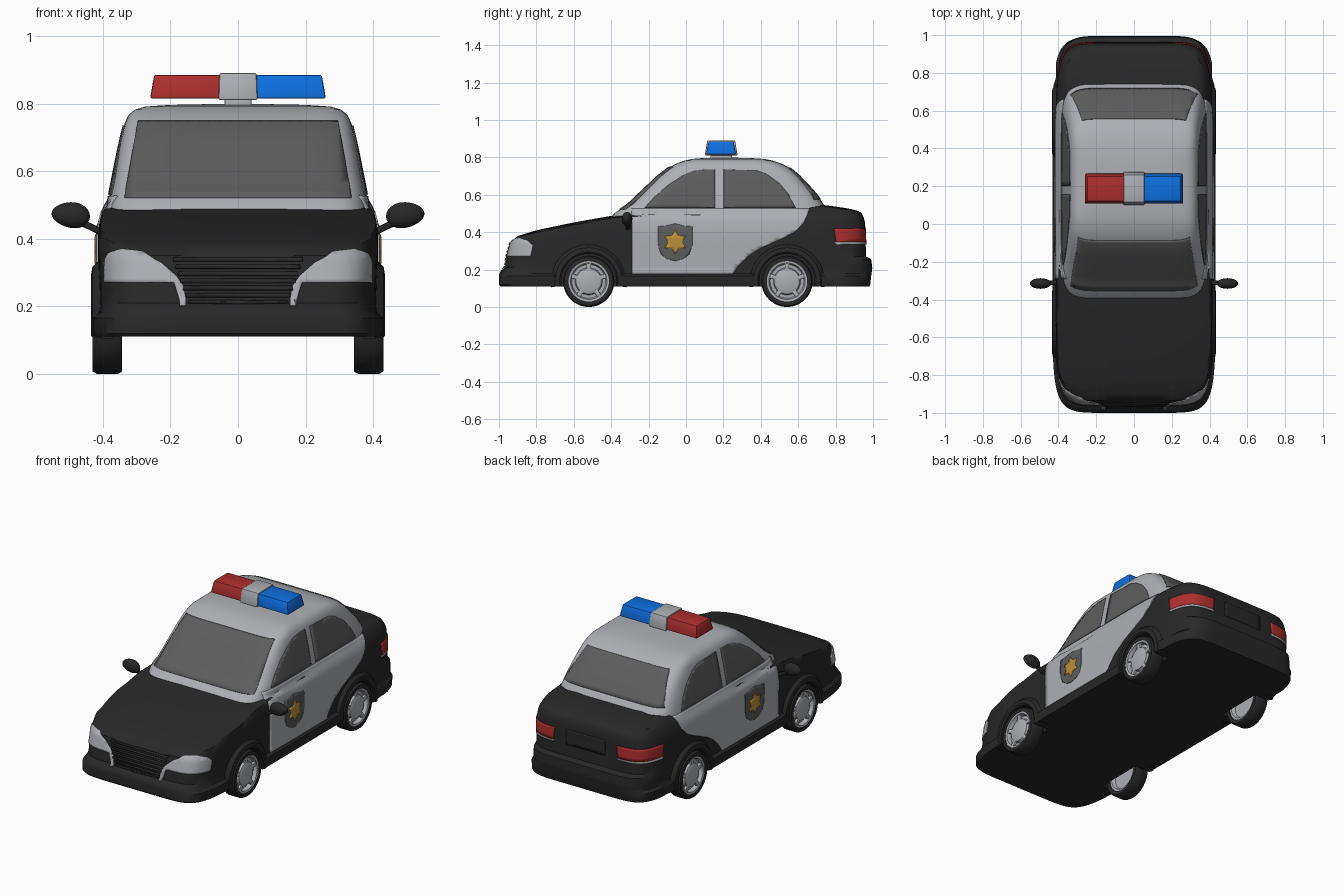
import bpy, bmesh, math
from mathutils import Vector
from mathutils.bvhtree import BVHTree

cube = bpy.data.objects.get("Cube")
if cube:
    bpy.data.objects.remove(cube, do_unlink=True)
parts = []


def material(name, r, g, b):
    m = bpy.data.materials.new(name)
    m.use_nodes = True
    m.diffuse_color = (r, g, b, 1)
    m.node_tree.nodes["Principled BSDF"].inputs["Base Color"].default_value = (r, g, b, 1)
    return m


BLACK = material("black paint", .021, .021, .021)
SILVER = material("silver paint", .42, .43, .46)
GLASS = material("grey glass", .11, .11, .11)
RED = material("red lens", .42, .028, .028)
BLUE = material("blue lens", .004, .16, .75)
GOLD = material("gold", .5, .28, .04)


def finish(name, bm, mat, recalc=True):
    if recalc:
        bmesh.ops.remove_doubles(bm, verts=bm.verts, dist=1e-5)
        bmesh.ops.recalc_face_normals(bm, faces=bm.faces)
    mesh = bpy.data.meshes.new(name)
    bm.to_mesh(mesh)
    bm.free()
    mesh.materials.append(mat)
    ob = bpy.data.objects.new(name, mesh)
    bpy.context.collection.objects.link(ob)
    parts.append(ob)
    return ob


def bridge(bm, rows, closed):
    for a, b in zip(rows, rows[1:]):
        n = len(a)
        for i in range(n if closed else n - 1):
            j = (i + 1) % n
            bm.faces.new((a[i], a[j], b[j], b[i]))


def plan_ring(w, yf, yr, n=8, seg=40):
    """Rounded, gently bowed rectangle seen from above."""
    pts = []
    for side in range(4):
        for i in range(seg):
            a, b = 1, 2 * i / seg - 1
            for _ in range(side):
                a, b = -b, a
            s = (abs(a) ** n + abs(b) ** n) ** (-1 / n)
            pts.append((a * s * w, (yf + yr) / 2 + b * s * (yr - yf) / 2))
    return pts


def loft(name, layers, mat, height):
    bm = bmesh.new()
    rows = [[bm.verts.new((x, y, height(x, y, z))) for x, y in plan_ring(w, yf, yr)]
            for z, w, yf, yr in layers]
    bridge(bm, rows, True)
    bm.faces.new(rows[0])
    return finish(name, bm, mat)


def lathe(name, profile, y, s, mat, a0=0, a1=360, n=48):
    """Spin (radius, x) points about a wheel axle."""
    bm = bmesh.new()
    rows = []
    for k in range(n + 1):
        a = math.radians(a0 + (a1 - a0) * k / n)
        rows.append([bm.verts.new((s * x, y + r * math.cos(a), AXLE_Z + r * math.sin(a)))
                     for r, x in profile])
    bridge(bm, rows, False)
    return finish(name, bm, mat)


def block(name, lo, hi, mat, taper=(0, 0, 0, 0), bevel=.006):
    """Box whose top is drawn in by taper = (-x, +x, -y, +y)."""
    bm = bmesh.new()
    bmesh.ops.create_cube(bm, size=2)
    for v in bm.verts:
        top = v.co.z > 0
        ends = []
        for k in range(3):
            low = v.co[k] < 0
            c = lo[k] if low else hi[k]
            if top and k < 2:
                c += taper[2 * k] if low else -taper[2 * k + 1]
            ends.append(c)
        v.co = ends
    bmesh.ops.bevel(bm, geom=bm.edges, offset=bevel, segments=2, affect='EDGES', profile=.5)
    return finish(name, bm, mat)


# Body shell: stacked plan outlines, trimmed by the hood and trunk line
TOP = [(-1, .33), (-.93, .37), (-.8, .41), (-.6, .452), (-.4, .487), (-.3, .5),
       (.4, .51), (.6, .535), (.72, .548), (.88, .525), (.93, .51), (1, .45)]


def body_height(x, y, z):
    for (y0, z0), (y1, z1) in zip(TOP, TOP[1:]):
        if y <= y1:
            break
    return min(z, z0 + (z1 - z0) * (y - y0) / (y1 - y0) - .012 * (x / .4) ** 4)


body = loft("body", [
    (.11, .428, -.99, .98), (.12, .432, -1, .985), (.165, .432, -1, .99), (.18, .415, -.997, .992),
    (.195, .413, -.988, .995), (.21, .413, -.965, .996), (.255, .413, -.96, .99),
    (.27, .413, -.957, .963), (.35, .415, -.935, .96), (.4, .415, -.9, .957),
    (.45, .41, -.87, .957), (.48, .402, -.84, .95), (.5, .392, -.81, .94),
    (.52, .38, -.78, .925), (.535, .365, -.76, .9), (1, .33, -.72, .85),
    (1, .24, -.62, .77), (1, .12, -.55, .68), (1, 0, -.5, .6)], BLACK, body_height)
for v in body.data.vertices:
    if v.co.y > .76:
        v.co.x = max(-.413, min(.413, v.co.x))

# Cabin
cabin = loft("cabin", [
    (.44, .388, -.42, .78), (.5, .386, -.385, .765), (.55, .377, -.31, .735),
    (.6, .367, -.258, .7), (.65, .357, -.205, .655), (.7, .346, -.152, .607),
    (.74, .336, -.1, .56), (.765, .325, -.055, .515), (.782, .305, -.01, .465),
    (.791, .275, .03, .42), (.796, .2, .09, .35), (.798, .1, .15, .27),
    (.798, 0, .2, .22)], SILVER, lambda x, y, z: z)

verts, polys = [], []
for ob in (body, cabin):
    base = len(verts)
    verts += [v.co.copy() for v in ob.data.vertices]
    polys += [[base + i for i in p.vertices] for p in ob.data.polygons]
surface = BVHTree.FromPolygons(verts, polys)


def from_side(s):
    return lambda u, v: (Vector((2 * s, u, v)), Vector((-s, 0, 0)))


def from_end(s):
    return lambda u, v: (Vector((u, 2 * s, v)), Vector((0, -s, 0)))


def around(pivot_y, s):
    """u is the angle in tens of degrees from straight ahead (s=-1) or astern (s=1)."""
    def ray(u, v):
        d = Vector((math.sin(math.radians(u * 10)), s * math.cos(math.radians(u * 10)), 0))
        return Vector((0, pivot_y, v)) + d * 2, -d
    return ray


def plate(name, outline, ray, mat, lift=.004, du=.03, dv=.02):
    """Thin panel with the given outline, wrapped onto the car's surface."""
    bm = bmesh.new()
    bm.faces.new([bm.verts.new((u, v, 0)) for u, v in outline])
    bmesh.ops.triangulate(bm, faces=bm.faces)
    for axis, step in ((0, du), (1, dv)):
        vals = [p[axis] for p in outline]
        c = min(vals) + step
        while c < max(vals) - 1e-4:
            co, no = [0, 0, 0], [0, 0, 0]
            co[axis], no[axis] = c, 1
            bmesh.ops.bisect_plane(bm, geom=bm.verts[:] + bm.edges[:] + bm.faces[:],
                                   plane_co=co, plane_no=no, dist=1e-6)
            c += step
    lost, facing = [], Vector()
    for v in bm.verts:
        origin, d = ray(v.co.x, v.co.y)
        hit, normal, _, _ = surface.ray_cast(origin, d)
        if hit is None:
            lost.append(v)
            continue
        if normal.dot(d) > 0:
            normal = -normal
        v.co = hit + normal * lift
        facing += normal
    bmesh.ops.delete(bm, geom=lost, context='VERTS')
    bm.normal_update()
    if sum((f.normal * f.calc_area() for f in bm.faces), Vector()).dot(facing) < 0:
        bmesh.ops.reverse_faces(bm, faces=bm.faces)
    ob = finish(name, bm, mat, recalc=False)
    ob.modifiers.new("thickness", 'SOLIDIFY').thickness = .006
    return ob


# Windscreen, rear window and trunk panel
plate("windscreen", [(-.335, .52), (.335, .52), (.295, .747), (-.295, .747)], from_end(-1), GLASS)
plate("rear_window", [(-.335, .575), (.335, .575), (.275, .742), (-.275, .742)], from_end(1), GLASS)
plate("trunk_panel", [(-.13, .34), (.13, .34), (.13, .43), (-.13, .43)], from_end(1), BLACK)

# Grille slats
for i in range(7):
    z = .205 + .021 * i
    h = 1.55 + (z - .2) * 4.5
    plate("grille_slat", [(-h, z), (h, z), (h, z + .012), (-h, z + .012)],
          around(-.45, -1), BLACK, .009, .3)

DOOR = [(-.29, .175), (.25, .175), (.28, .22), (.33, .27), (.4, .315), (.5, .36),
        (.58, .4), (.63, .45), (.65, .5), (.66, .525), (-.29, .525)]
FRONT_WINDOW = [(-.22, .53), (.155, .53), (.155, .735), (.09, .733), (.04, .725),
                (-.02, .7), (-.1, .647), (-.17, .585)]
REAR_WINDOW = [(.2, .53), (.585, .53), (.55, .6), (.5, .66), (.43, .71), (.38, .728), (.2, .735)]
HALF_SHIELD = [(0, .445), (.05, .433), (.092, .43), (.092, .33), (.075, .28), (.04, .256), (0, .245)]
SHIELD = [(y - .058, z) for y, z in HALF_SHIELD] + [(-y - .058, z) for y, z in HALF_SHIELD[-2:0:-1]]
STAR = [(-.058 + r * math.sin(k * math.pi / 6), .347 + r * math.cos(k * math.pi / 6))
        for k in range(12) for r in [.038 if k % 2 else .064]]
HEADLIGHT = [(1.62, .2), (1.8, .2), (2.05, .27), (4.6, .27), (4.7, .33), (4.4, .355),
             (3.8, .368), (3.1, .36), (2.5, .33), (2, .29), (1.75, .26)]

AXLE_Z = .137
TYRE = [(.108, .345), (.13, .343), (.137, .355), (.137, .418), (.13, .43), (.108, .43), (.108, .345)]
RIM = [(0, .422), (.055, .425), (.068, .419), (.073, .402), (.09, .402), (.097, .425), (.109, .428),
       (.109, .35), (.095, .35), (.085, .37), (0, .37)]
FLARE = [(.147, .37), (.147, .428), (.156, .435), (.18, .431), (.204, .405), (.204, .37), (.147, .37)]

for s, side in ((1, "left"), (-1, "right")):
    # Door paint, glass and badge
    look = from_side(s)
    plate(side + "_door_paint", DOOR, look, SILVER)
    plate(side + "_front_window", FRONT_WINDOW, look, GLASS)
    plate(side + "_rear_side_window", REAR_WINDOW, look, GLASS)
    plate(side + "_badge_shield", SHIELD, look, GLASS, .007)
    plate(side + "_badge_star", STAR, look, GOLD, .0095)

    # Lamps wrapped round the corners
    plate(side + "_headlight", [(u * s, z) for u, z in HEADLIGHT], around(-.45, -1), SILVER, .005, .2)
    for name, z0, z1, mat in (("tail_light", .347, .42, RED), ("tail_light_trim", .335, .347, SILVER)):
        plate(side + "_" + name, [(2.8 * s, z0), (5.8 * s, z0), (5.9 * s, z1), (2.7 * s, z1)],
              around(.55, 1), mat, .005, .2)

    # Wheels, arches and wheel wells
    for y, end in ((-.52, "front"), (.54, "rear")):
        tag = end + "_" + side
        well = lathe("well_cutter", [(0, .325), (.149, .325), (.149, .5), (0, .5)], y, s, BLACK)
        well.hide_render = True
        cut = body.modifiers.new("wheel well", 'BOOLEAN')
        cut.operation, cut.object, cut.solver = 'DIFFERENCE', well, 'EXACT'
        bpy.context.view_layer.objects.active = body
        bpy.ops.object.modifier_apply(modifier=cut.name)
        parts.remove(well)
        bpy.data.objects.remove(well, do_unlink=True)
        lathe(tag + "_tyre", TYRE, y, s, BLACK)
        lathe(tag + "_rim", RIM, y, s, SILVER)
        lathe(tag + "_arch", FLARE, y, s, BLACK, -9, 189, 32)
        for k in range(5):
            spoke = block(tag + "_spoke", (-.008, -.012, .06), (.008, .012, .1), SILVER, bevel=.003)
            spoke.location = (s * .413, y, AXLE_Z)
            spoke.rotation_euler.x = k * math.tau / 5

    # Mirrors
    bm = bmesh.new()
    bmesh.ops.create_uvsphere(bm, u_segments=24, v_segments=14, radius=1)
    for v in bm.verts:
        x, y, z = v.co
        v.co = (s * (.495 + .057 * x), -.315 + .028 * y, .47 + z * (.038 - .005 * x) + .004 * x)
    finish(side + "_mirror", bm, BLACK)
    arm = block(side + "_mirror_arm", (-.035, -.012, -.01), (.035, .012, .01), BLACK)
    arm.location = (s * .43, -.31, .432)
    arm.rotation_euler.y = -s * .45

# Light bar
block("blue_light", (.05, .107, .815), (.26, .268, .885), BLUE, (0, .012, .014, .014))
block("red_light", (-.26, .107, .815), (-.05, .268, .885), RED, (.012, 0, .014, .014))
block("light_bar_centre", (-.058, .1, .81), (.058, .276, .891), SILVER, (.003, .003, .014, .014))
block("light_bar_mount", (-.04, .13, .785), (.04, .245, .815), SILVER, bevel=.003)

# Smooth shading with crisp creases
bpy.ops.object.select_all(action='DESELECT')
for ob in parts:
    ob.select_set(True)
bpy.context.view_layer.objects.active = body
bpy.ops.object.shade_smooth_by_angle(angle=math.radians(35))
